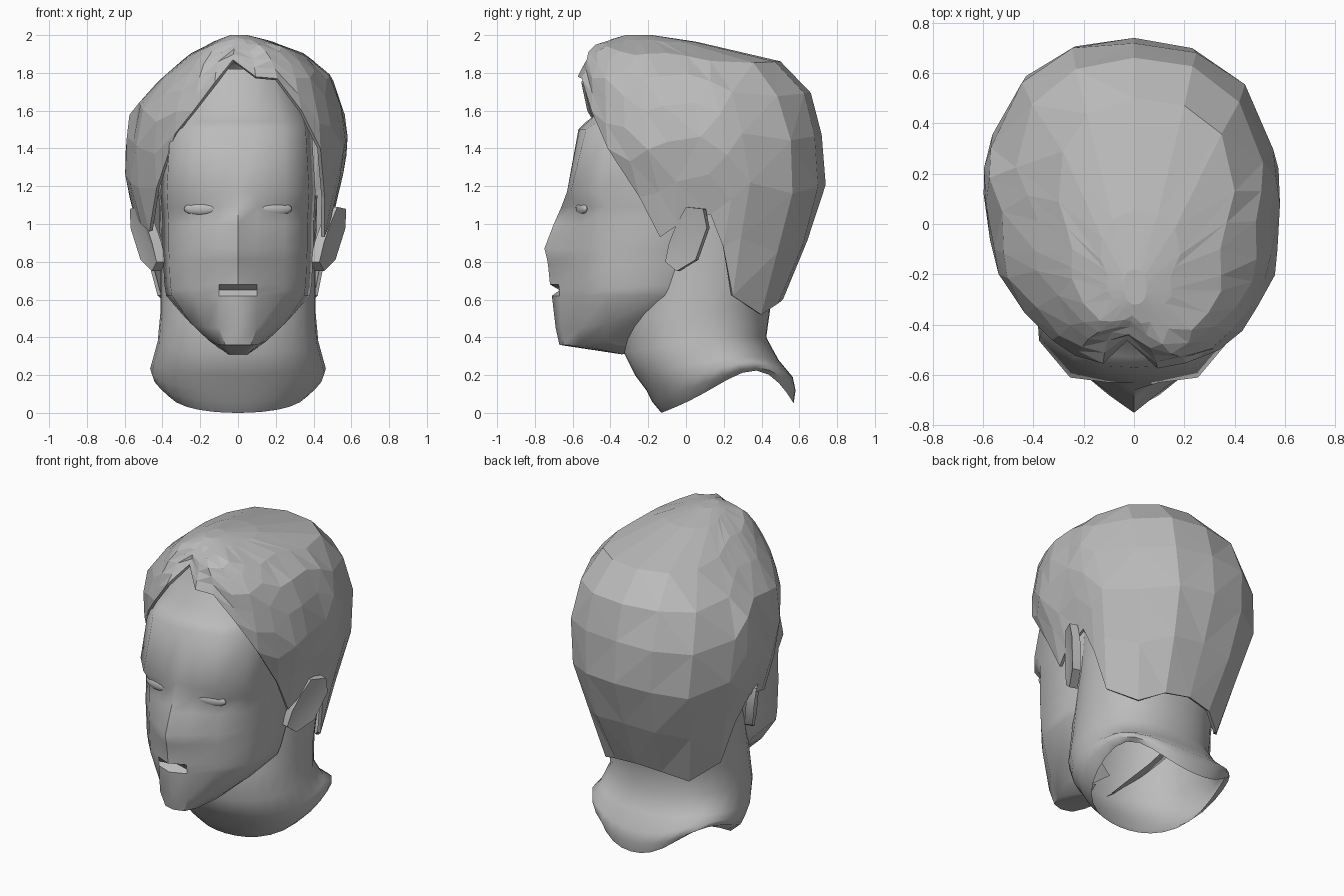
import bpy
import math
import random
from mathutils import Vector

random.seed(4)
if "Cube" in bpy.data.objects:
    bpy.data.objects.remove(bpy.data.objects["Cube"], do_unlink=True)

# One plain clay colour for the whole bust
clay = bpy.data.materials.new("clay_grey")
clay.use_nodes = True
clay.diffuse_color = (0.5, 0.5, 0.5, 1)
shader = clay.node_tree.nodes["Principled BSDF"]
shader.inputs["Base Color"].default_value = clay.diffuse_color
shader.inputs["Roughness"].default_value = 0.8


def make_object(name, points, faces, smooth_angle=None):
    """Create a mesh object, optionally smooth below an angle in degrees."""
    mesh = bpy.data.meshes.new(name)
    mesh.from_pydata(points, [], faces)
    mesh.materials.append(clay)
    obj = bpy.data.objects.new(name, mesh)
    bpy.context.collection.objects.link(obj)
    if smooth_angle:
        bpy.ops.object.select_all(action="DESELECT")
        obj.select_set(True)
        bpy.context.view_layer.objects.active = obj
        bpy.ops.object.shade_smooth_by_angle(angle=math.radians(smooth_angle))
    return obj


def loft(name, rows, closed, smooth_angle=None, cap=False):
    """Skin a list of equally long rows of points, from bottom to top."""
    count = len(rows[0])
    points = [point for row in rows for point in row]
    faces = []
    for level in range(len(rows) - 1):
        for col in range(count if closed else count - 1):
            low, low_next = level * count + col, level * count + (col + 1) % count
            faces.append((low, low_next, low_next + count, low + count))
    if cap:
        faces.append(tuple(range(len(points) - count, len(points))))
    return make_object(name, points, faces, smooth_angle)


def blend(table, z):
    """Interpolate the rows of a table whose first column is the height."""
    for low, high in zip(table, table[1:]):
        if z <= high[0]:
            t = max(0, (z - low[0]) / (high[0] - low[0]))
            return [a + (b - a) * t for a, b in zip(low[1:], high[1:])]
    return table[-1][1:]


def oval_point(angle, right, left, front, back, power):
    """Point on a lopsided oval; angle runs from the front towards +x."""
    middle = (front + back) / 2
    dx, dy = math.sin(angle), -math.cos(angle)
    width = right if dx > 0 else left
    depth = (back - front) / 2
    total = (abs(dx) / width) ** power + (abs(dy) / depth) ** power
    radius = total ** (-1 / power)
    return dx * radius, middle + dy * radius


# Face: height, centre y, nose-side y, cheek y, half width, jaw back y
face_rows = [
    (.31, -.34, -.34, -.34, .08, -.3),
    (.36, -.67, -.65, -.57, .17, -.3),
    (.45, -.69, -.66, -.56, .27, -.25),
    (.62, -.71, -.67, -.56, .38, -.14),
    (.65, -.64, -.67, -.56, .385, -.12),
    (.68, -.72, -.675, -.56, .39, -.11),
    (.78, -.73, -.665, -.56, .395, -.07),
    (.81, -.735, -.68, -.56, .395, -.06),
    (.87, -.75, -.67, -.56, .4, -.03),
    (1, -.7, -.62, -.555, .4, 0),
    (1.09, -.66, -.59, -.55, .405, 0),
    (1.17, -.63, -.63, -.61, .41, 0),
    (1.5, -.57, -.565, -.53, .39, 0),
    (1.54, -.53, -.52, -.47, .38, 0),
    (1.6, -.45, -.45, -.4, .36, 0),
    (1.82, -.36, -.36, -.3, .28, .1),
]
rows = []
for z, middle_y, nose_y, cheek_y, width, jaw_y in face_rows:
    # The jaw climbs towards the ears below the mouth
    lift = max(0, .6 - z) * .3 * min(1, width * 4)
    half = [
        (min(.1, width * .4), nose_y, z),
        (width * .62, cheek_y, z),
        (width * .92, cheek_y * .76, z + lift * .5),
        (width, jaw_y, z + lift),
        (width * .75, jaw_y + .15, z + lift),
    ]
    other = [(-x, y, h) for x, y, h in reversed(half)]
    rows.append(other + [(0, middle_y, z)] + half)
loft("face", rows, closed=False, smooth_angle=42)

# Neck: front z, back z, side arch, half width, front y, back y
neck_rows = [
    (0, .05, .15, .4, -.13, .57),
    (.06, .12, .11, .45, -.18, .58),
    (.12, .19, .08, .465, -.21, .565),
    (.2, .28, .03, .455, -.27, .49),
    (.32, .4, .02, .425, -.33, .425),
    (.5, .58, 0, .41, -.32, .45),
    (.8, .8, 0, .41, -.28, .5),
    (1.15, 1.15, 0, .42, -.2, .5),
]
rows = []
segments = 32
for front_z, back_z, arch, width, front, back in neck_rows:
    ring = []
    for step in range(segments):
        angle = math.tau * step / segments
        x, y = oval_point(angle, width, width, front, back, 2.2)
        t = (y - front) / (back - front)
        z = front_z + (back_z - front_z) * t
        z += arch * (math.sin(math.pi * t * t) + .3 * (x / width) ** 2)
        ring.append((x, y, z))
    rows.append(ring)
loft("neck", rows, closed=True, smooth_angle=60)

# Hair outline by height: +x width, -x width, front y, back y
hair_shape = [
    (.5, .42, .42, -.32, .47),
    (.8, .465, .475, -.44, .6),
    (1.05, .5, .55, -.46, .72),
    (1.24, .56, .6, -.5, .745),
    (1.4, .59, .595, -.56, .735),
    (1.6, .56, .57, -.58, .7),
    (1.77, .5, .41, -.58, .62),
    (1.85, .43, .32, -.56, .54),
    (1.94, .29, .2, -.53, .22),
    (2, .05, .04, -.32, -.18),
]
# Lower hair edge: angle from the front in degrees, height
side_edge = [(72, 1), (90, 1.05), (102, .88), (112, .62), (137, .52), (158, .58)]
hair_edge = [(9, 1.78), (20, 1.77), (31, 1.6), (41, 1.4), (51, 1.14), (62, .93)]
hair_edge += side_edge + [(180, .6)]
hair_edge += [(360 - angle, z) for angle, z in reversed(side_edge)]
hair_edge += [(298, .96), (314, 1.19), (328, 1.48), (338, 1.6), (348, 1.75),
              (357, 1.87)]

levels = 7
fold = Vector((-.03, -.5, 1.89))
rows = []
for level in range(levels + 1):
    rise = math.sin(level / levels * math.pi / 2)
    ring = []
    for degrees, edge_z in hair_edge:
        z = edge_z + (2 - edge_z) * rise
        # The parted side is rounder towards the forehead
        power = 2 if degrees > 280 else 2.5
        x, y = oval_point(math.radians(degrees), *blend(hair_shape, z), power)
        point = Vector((x, y, z))
        # Parted fold above the forehead
        closeness = max(0, 1 - (point - fold).length / .15)
        point.y += .14 * closeness
        # Slight unevenness of carved locks
        if 0 < level < levels - 1 and z < 1.85:
            point.x *= 1 + random.uniform(-.02, .01)
            point.y *= 1 + random.uniform(-.02, .01)
        ring.append(point)
    rows.append(ring)
hair = loft("hair", rows, closed=True, cap=True)
facets = hair.modifiers.new("facets", "TRIANGULATE")
facets.quad_method = "SHORTEST_DIAGONAL"
shell = hair.modifiers.new("shell", "SOLIDIFY")
shell.thickness = .02
shell.offset = -1

# Ears: flaring slabs with a hollow, mirrored to the other side
ear_outline = [(-.11, .8), (-.05, .75), (.05, .81), (.11, .98),
               (.09, 1.08), (0, 1.09), (-.05, 1), (-.09, .9)]
outer, inner = [], []
for y, z in ear_outline:
    x = .425 + .52 * (y + .11) + .13 * (z - .75)
    outer.append((x, y, z))
    inner.append((x - .05, y + .015, z))
count = len(ear_outline)
centre = sum((Vector(p) for p in outer), Vector()) / count - Vector((.02, 0, 0))
faces = [tuple(reversed(range(count, 2 * count)))]
for i in range(count):
    following = (i + 1) % count
    faces.append((i, following, 2 * count))
    faces.append((following, i, i + count, following + count))
ear = make_object("ears", outer + inner + [centre], faces, 35)
mirror = ear.modifiers.new("both_sides", "MIRROR")

# Eyes: shallow almond shapes set under the brow
for side, name in ((1, "left_eye"), (-1, "right_eye")):
    bpy.ops.mesh.primitive_uv_sphere_add(segments=16, ring_count=8, radius=1)
    eye = bpy.context.object
    eye.name = name
    eye.location = (side * .2, -.552, 1.08)
    eye.scale = (.09, .025, .035)
    eye.rotation_euler = (0, 0, side * .25)
    eye.data.materials.append(clay)
    bpy.ops.object.shade_smooth()
